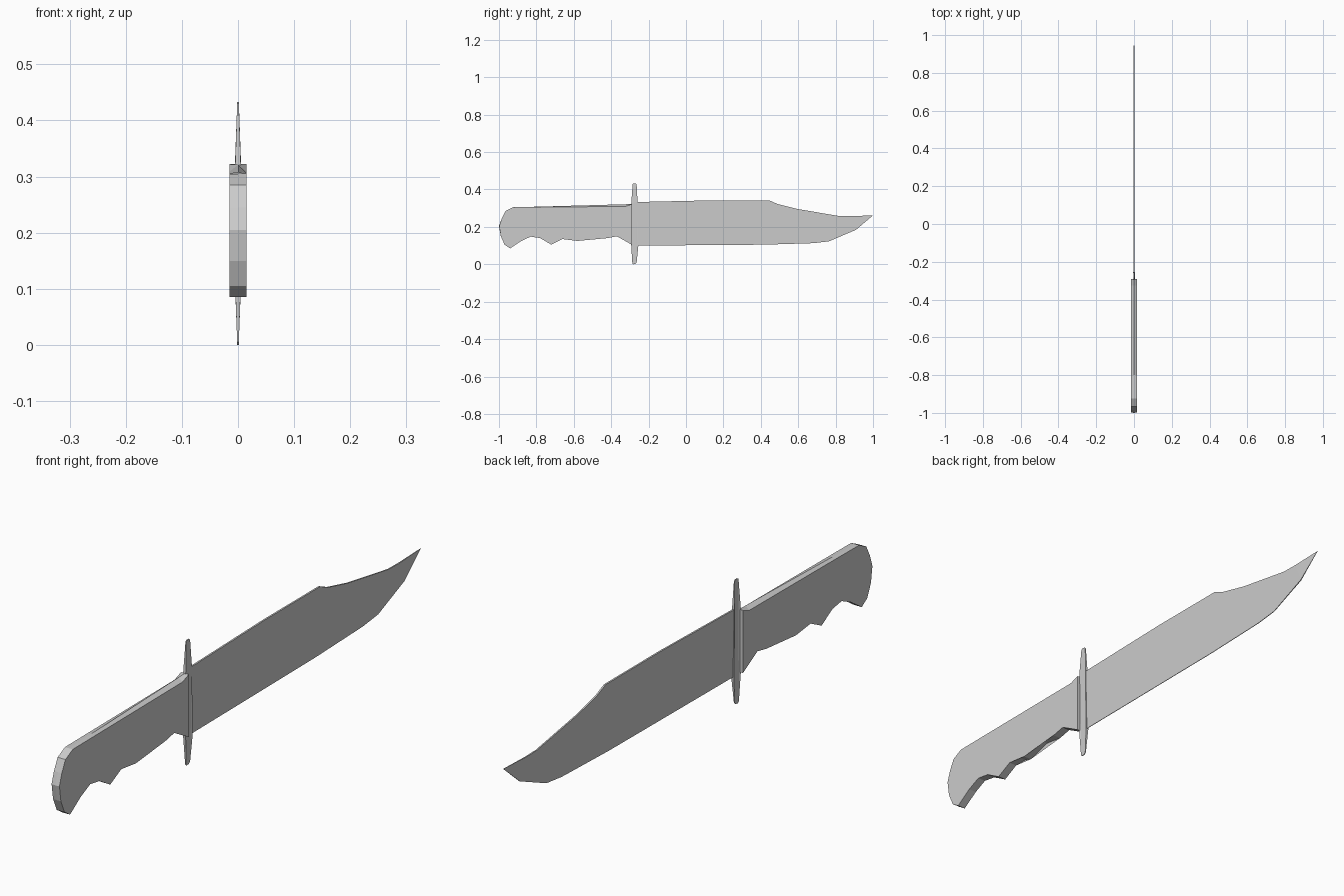
import bpy, bmesh

if "Cube" in bpy.data.objects:
    bpy.data.objects.remove(bpy.data.objects["Cube"])


def build(name, outline, half_width, mid=None):
    """Loft a (y, z) outline across x; half_width(y, z) sets the thickness,
    mid optionally reshapes the centre slice."""
    bm = bmesh.new()
    rings = []
    for s in ((-1, 0, 1) if mid else (-1, 1)):
        ring = []
        for i, (y, z) in enumerate(outline):
            w = half_width(y, z)
            if s == 0:
                y, z = mid.get(i, (y, z))
            ring.append(bm.verts.new((s * w, y, z)))
        rings.append(ring)
    n = len(outline)
    for a, b in zip(rings, rings[1:]):
        for i in range(n):
            j = (i + 1) % n
            bm.faces.new((a[i], a[j], b[j], b[i]))
    caps = [bm.faces.new(rings[0]), bm.faces.new(rings[-1])]
    bmesh.ops.triangulate(bm, faces=caps)
    bmesh.ops.recalc_face_normals(bm, faces=bm.faces[:])
    me = bpy.data.meshes.new(name)
    bm.to_mesh(me)
    bm.free()
    ob = bpy.data.objects.new(name, me)
    bpy.context.collection.objects.link(ob)
    return ob


# handle with finger grooves and a raised centre ridge along the top
grip = [(-.29, .322), (-.325, .309), (-.80, .306), (-.925, .305), (-.965, .285),
        (-.985, .245), (-.998, .205), (-.99, .15), (-.97, .105), (-.94, .085),
        (-.88, .125), (-.83, .148), (-.78, .14), (-.72, .105), (-.66, .135),
        (-.61, .135), (-.58, .125), (-.49, .15), (-.42, .14), (-.37, .15),
        (-.29, .105)]
build("handle", grip, lambda y, z: .015,
      {1: (-.325, .321), 2: (-.80, .308), 6: (-1, .205)})

# thin cross guard
guard = [(-.285, .43), (-.28, .433), (-.268, .433), (-.264, .428), (-.259, .335),
         (-.255, .097), (-.264, .008), (-.27, .002), (-.282, 0), (-.287, .005),
         (-.293, .105), (-.293, .322)]
build("guard", guard, lambda y, z: .0015 if z > .34 or z < .09 else .005)

# clip-point blade, thicker at the spine and thin at the edge
blade = [(-.26, .333), (.14, .342), (.445, .342), (.49, .322), (.60, .295),
         (.82, .258), (.88, .257), (1, .262), (.91, .185), (.765, .123), (.68, .113),
         (.42, .105), (-.26, .10)]
build("blade", blade,
      lambda y, z: .0005 if y > .95 else .001 + .002 * (z - .10) / .24)
